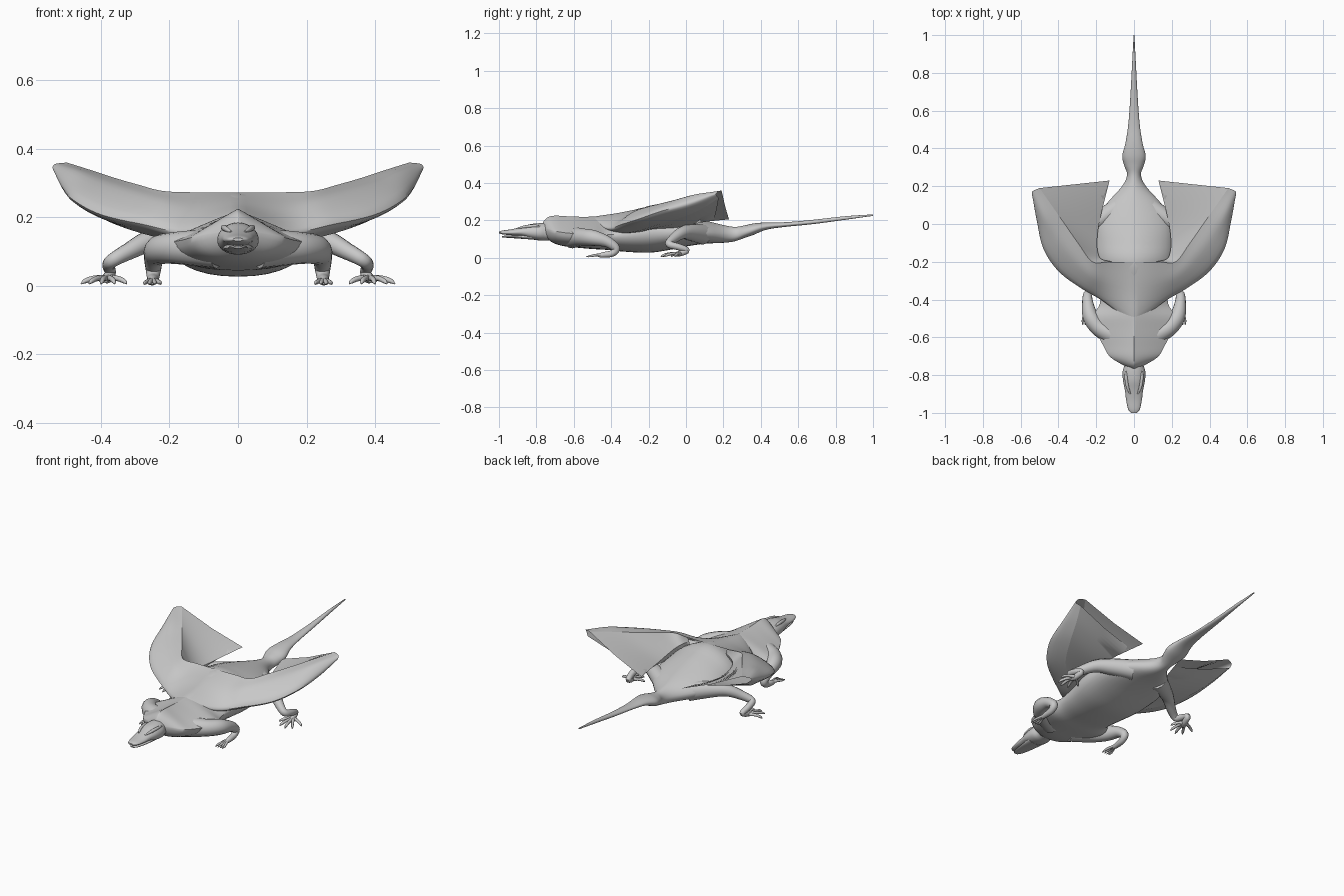
import bpy, bmesh, math
from mathutils import Vector

if "Cube" in bpy.data.objects:
    bpy.data.objects.remove(bpy.data.objects["Cube"])

grey = bpy.data.materials.new("stone grey")
grey.diffuse_color = (0.58, 0.58, 0.58, 1)
grey.use_nodes = True
grey.node_tree.nodes["Principled BSDF"].inputs["Base Color"].default_value = grey.diffuse_color


def spline(pts, n):
    """Smooth curve passing through points of any dimension."""
    P = [Vector(p) for p in pts]
    P = [P[0] * 2 - P[1]] + P + [P[-1] * 2 - P[-2]]
    out = []
    for i in range(1, len(P) - 2):
        a, b, c, d = P[i - 1:i + 3]
        for k in range(n):
            t = k / n
            out.append(0.5 * (2 * b + (c - a) * t + (2 * a - 5 * b + 4 * c - d) * t * t
                              + (3 * b - a - 3 * c + d) * t ** 3))
    return out + [P[-2].copy()]


def loft(name, rings, closed=True, caps=True, mirror=False, angle=50):
    bm = bmesh.new()
    R = [[bm.verts.new(p) for p in r] for r in rings]
    n = len(R[0])
    for a, b in zip(R, R[1:]):
        for j in range(n if closed else n - 1):
            k = (j + 1) % n
            bm.faces.new((a[j], a[k], b[k], b[j]))
    if caps:
        bm.faces.new(R[0][::-1])
        bm.faces.new(R[-1])
    bmesh.ops.remove_doubles(bm, verts=bm.verts, dist=1e-5)
    bmesh.ops.recalc_face_normals(bm, faces=bm.faces)
    me = bpy.data.meshes.new(name)
    bm.to_mesh(me)
    bm.free()
    me.materials.append(grey)
    ob = bpy.data.objects.new(name, me)
    bpy.context.collection.objects.link(ob)
    if mirror:
        ob.modifiers.new("mirror", 'MIRROR')
    bpy.ops.object.select_all(action='DESELECT')
    bpy.context.view_layer.objects.active = ob
    ob.select_set(True)
    bpy.ops.object.shade_smooth_by_angle(angle=math.radians(angle))
    return ob


def spine(name, stations, n=4, sides=32, mid=0.45):
    """Symmetric body from (y, half width, bottom z, top z, roof) stations.
    roof 1 gives a round back, roof 2 a ridged back."""
    rings = []
    for y, w, lo, hi, roof in spline([s if len(s) == 5 else (*s, 1) for s in stations], n):
        zc = lo + (hi - lo) * mid
        ring = []
        for k in range(sides):
            a = 2 * math.pi * k / sides
            c, s = math.cos(a), math.sin(a)
            p = roof if s > 0 else 0.9
            x = math.copysign(abs(c) ** p, c) * w
            z = math.copysign(abs(s) ** p, s)
            ring.append((x, y, zc + z * ((hi - zc) if z > 0 else (zc - lo))))
        rings.append(ring)
    return loft(name, rings)


def limb(name, pts, n=5, sides=14):
    """Mirrored tube from (x, y, z, radius) points."""
    S = spline(pts, n)
    C = [p.to_3d() for p in S]
    rings, side, prev = [], None, None
    for i, c in enumerate(C):
        t = (C[min(i + 1, len(C) - 1)] - C[max(i - 1, 0)]).normalized()
        if side is None:
            side = t.orthogonal().normalized()
        else:
            side = prev.rotation_difference(t) @ side
        prev, up = t, t.cross(side)
        r = max(S[i][3], 0.001)
        rings.append([c + side * r * math.cos(2 * math.pi * k / sides)
                      + up * r * math.sin(2 * math.pi * k / sides) for k in range(sides)])
    return loft(name, rings, mirror=True)


# Body with ridged shoulders, running into the tail
spine("body_and_tail", [
    (-.765, .02, .13, .19, 1.5), (-.74, .07, .1, .216, 1.7), (-.70, .13, .075, .225, 1.9),
    (-.64, .165, .06, .222, 2), (-.56, .205, .052, .219, 2), (-.49, .22, .046, .22, 1.9),
    (-.42, .18, .042, .222, 1.8), (-.32, .185, .032, .245, 1.5), (-.2, .205, .027, .272, 1.2),
    (-.1, .21, .04, .252, 1.2), (0, .2, .06, .226, 1.2), (.1, .15, .075, .2, 1.2),
    (.2, .063, .08, .175, 1.2),
    (.26, .037, .088, .165, 1), (.31, .052, .105, .172), (.36, .062, .122, .183),
    (.43, .045, .15, .189), (.53, .03, .165, .19), (.68, .019, .18, .203),
    (.85, .01, .203, .222), (1.0, .002, .224, .232)])

# Head with a slightly open beak
spine("head", [
    (-1.0, .015, .131, .14), (-.98, .031, .125, .146), (-.93, .042, .12, .153),
    (-.88, .048, .115, .165), (-.83, .058, .1, .18), (-.78, .06, .092, .185),
    (-.74, .05, .092, .185), (-.68, .055, .09, .19)])
spine("lower_jaw", [
    (-.985, .013, .11, .116), (-.96, .026, .107, .119), (-.9, .037, .103, .122),
    (-.82, .045, .097, .13)])
limb("brow_ridge", [(.02, -.9, .157, .004), (.035, -.86, .166, .008), (.042, -.81, .17, .008),
                    (.042, -.77, .166, .003)])

# Folded wing arm: rows are lower edge, leading edge, upper surface, ridge
arm = [
    [(0, -.42, .15), (0, -.54, .205), (0, -.36, .24), (0, -.2, .272)],
    [(.15, -.36, .13), (.155, -.415, .16), (.14, -.32, .225), (.13, -.2, .273)],
    [(.25, -.25, .145), (.28, -.34, .18), (.24, -.28, .245), (.22, -.2, .277)],
    [(.36, -.14, .18), (.40, -.25, .208), (.34, -.18, .275), (.29, -.11, .295)],
    [(.435, -.01, .22), (.48, -.13, .25), (.42, -.07, .305), (.36, -.01, .315)],
    [(.48, .09, .265), (.515, .02, .29), (.48, .04, .335), (.43, .09, .338)],
    [(.52, .175, .32), (.54, .16, .34), (.535, .175, .355), (.50, .19, .36)]]
lines = [spline([s[j] for s in arm], 6) for j in range(4)]
loft("wing_arm", [spline([l[i] for l in lines], 5) for i in range(len(lines[0]))],
     closed=False, caps=False, mirror=True)

# Wing membrane hanging from the ridge to the flank, folding back under to the arm
inner = spline([(.12, -.2, .255), (.185, -.17, .21), (.19, -.03, .185), (.13, .23, .205)], 10)
fold = spline([(.12, -.24, .13), (.185, -.19, .15), (.195, -.03, .165), (.16, .15, .205)], 10)
sheet = []
for i, (q, f) in enumerate(zip(inner, fold)):
    p, low = lines[3][i + 6], lines[0][i + 6]
    sag = Vector((0, 0, .01 * i / 30))
    sheet.append([p, p.lerp(q, .5) - sag, q, f, f.lerp(low, .5) - sag, low])
loft("wing_membrane", sheet, closed=False, caps=False, mirror=True, angle=35)

# Front legs curl backwards, with the foot pointing forwards
limb("front_leg", [(.06, -.61, .105, .055), (.13, -.58, .11, .052), (.19, -.545, .11, .046),
                   (.23, -.49, .105, .042), (.245, -.42, .085, .03), (.247, -.375, .05, .023),
                   (.248, -.395, .023, .018), (.25, -.44, .016, .015), (.25, -.47, .012, .009)])
for x in (.228, .243, .258, .271):
    limb("front_toe", [(.249, -.43, .016, .009), ((x + .249) / 2, -.475, .015, .007),
                       (x, -.51, .009, .006), (x, -.535, .005, .002)], n=3, sides=8)

# Hind legs splay sideways
limb("hind_leg", [(.08, .09, .125, .055), (.17, .03, .135, .046), (.25, -.02, .133, .034),
                  (.32, -.07, .1, .025), (.368, -.09, .073, .02), (.378, -.04, .058, .018),
                  (.372, .005, .04, .016), (.38, -.03, .024, .016), (.39, -.06, .018, .01)])
for x, y in ((.325, -.08), (.36, -.125), (.4, -.135), (.435, -.115), (.458, -.06)):
    limb("hind_toe", [(.383, -.03, .022, .011), ((x + .383) / 2, (y - .03) / 2, .022, .008),
                      (x * .85 + .057, y * .85 - .004, .014, .007), (x, y, .006, .002)],
         n=3, sides=8)
